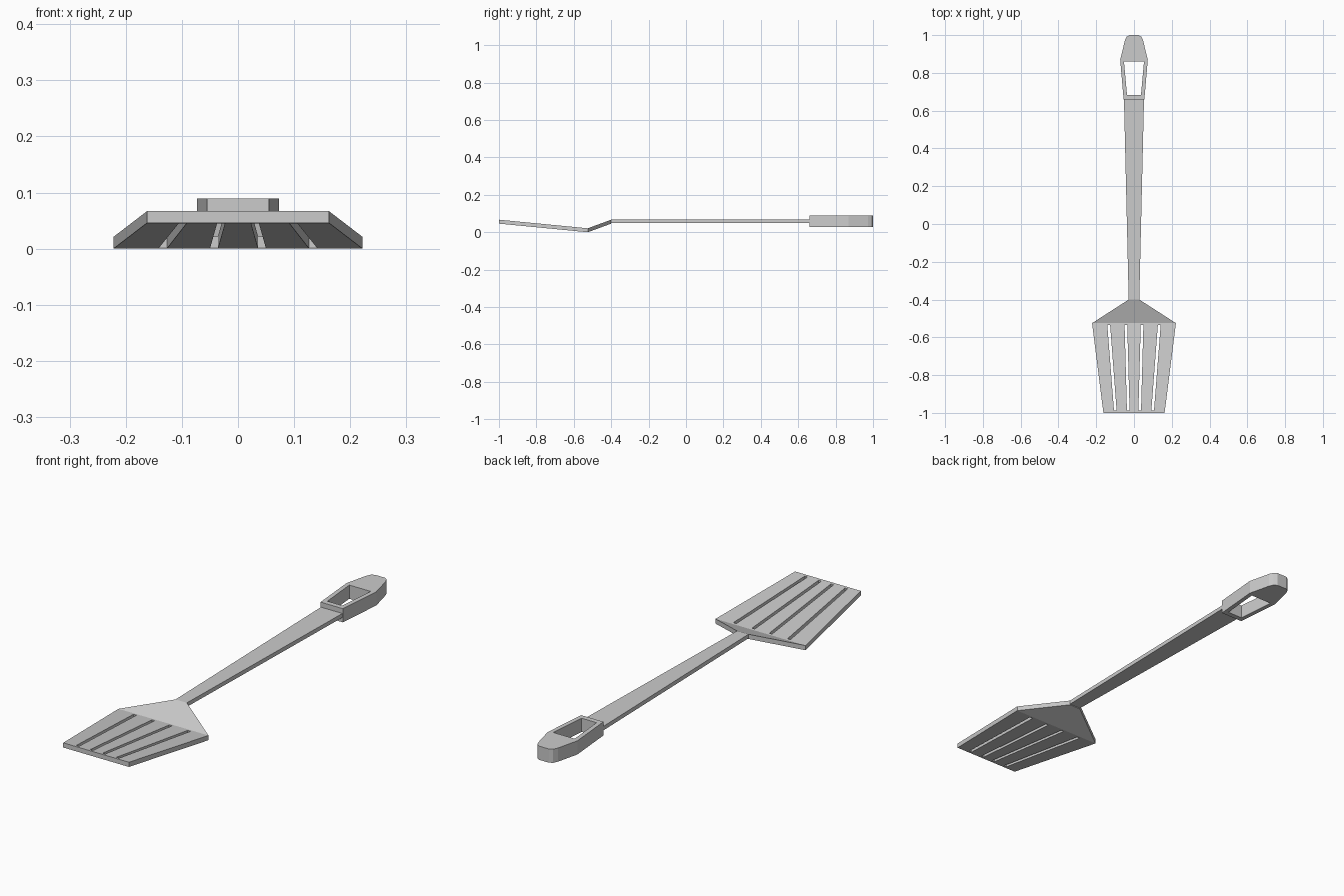
import bpy
import bmesh

cube = bpy.data.objects.get("Cube")
if cube:
    bpy.data.objects.remove(cube, do_unlink=True)

grey = bpy.data.materials.new("plain grey")
grey.use_nodes = True
grey.diffuse_color = (0.6, 0.6, 0.6, 1)
grey.node_tree.nodes["Principled BSDF"].inputs["Base Color"].default_value = (0.6, 0.6, 0.6, 1)


def slab(name, faces, thickness):
    """Build a sheet from lists of top points, then thicken it straight down."""
    bm = bmesh.new()
    for points in faces:
        bm.faces.new([bm.verts.new(p) for p in points])
    bmesh.ops.remove_doubles(bm, verts=bm.verts, dist=0.0005)
    top = list(bm.faces)
    result = bmesh.ops.extrude_face_region(bm, geom=top, use_keep_orig=True)
    lower = [v for v in result["geom"] if isinstance(v, bmesh.types.BMVert)]
    bmesh.ops.translate(bm, verts=lower, vec=(0, 0, -thickness))
    bmesh.ops.recalc_face_normals(bm, faces=bm.faces)
    mesh = bpy.data.meshes.new(name)
    bm.to_mesh(mesh)
    bm.free()
    mesh.materials.append(grey)
    obj = bpy.data.objects.new(name, mesh)
    bpy.context.collection.objects.link(obj)
    return obj


def mirror(points):
    return [(-x, y, z) for x, y, z in reversed(points)]


# Slotted blade: a tapering grid with every second column left open in the middle
FRONT, BACK = -1.0, -0.525
front_half = [0.023, 0.037, 0.091, 0.105, 0.162]
back_half = [0.036, 0.050, 0.127, 0.142, 0.222]
front_x = [-x for x in reversed(front_half)] + front_half
back_x = [-x for x in reversed(back_half)] + back_half
rows = [0, 0.025, 0.978, 1]


def blade_point(col, t):
    x = front_x[col] + (back_x[col] - front_x[col]) * t
    return (x, FRONT + (BACK - FRONT) * t, 0.067 - 0.046 * t)


blade = []
for r in range(3):
    for c in range(9):
        if r == 1 and c % 2:
            continue
        blade.append([blade_point(c, rows[r]), blade_point(c + 1, rows[r]),
                      blade_point(c + 1, rows[r + 1]), blade_point(c, rows[r + 1])])

# Sloping neck joins the back edge of the blade
neck_end = [(0.028, -0.4, 0.067), (-0.028, -0.4, 0.067)]
blade.append([blade_point(c, 1) for c in range(10)] + neck_end)
slab("slotted_blade", blade, 0.021)

# Long flat shaft, widening towards the grip
slab("shaft", [[(-0.028, -0.4, 0.067), (0.028, -0.4, 0.067),
                (0.053, 0.66, 0.067), (-0.053, 0.66, 0.067)]], 0.018)

# Thick grip with a hanging hole and rounded end
Z = 0.089
outer, widest = (0.055, 0.66, Z), (0.073, 0.87, Z)
hole_front, hole_back = (0.037, 0.683, Z), (0.053, 0.86, Z)
tip = [hole_back, widest, (0.048, 0.972, Z), (0.039, 0.991, Z), (0.024, 1.0, Z)]
bar = [outer, hole_front]
side = [outer, widest, hole_back, hole_front]
slab("grip", [bar + mirror(bar), side, mirror(side), tip + mirror(tip)], 0.061)
